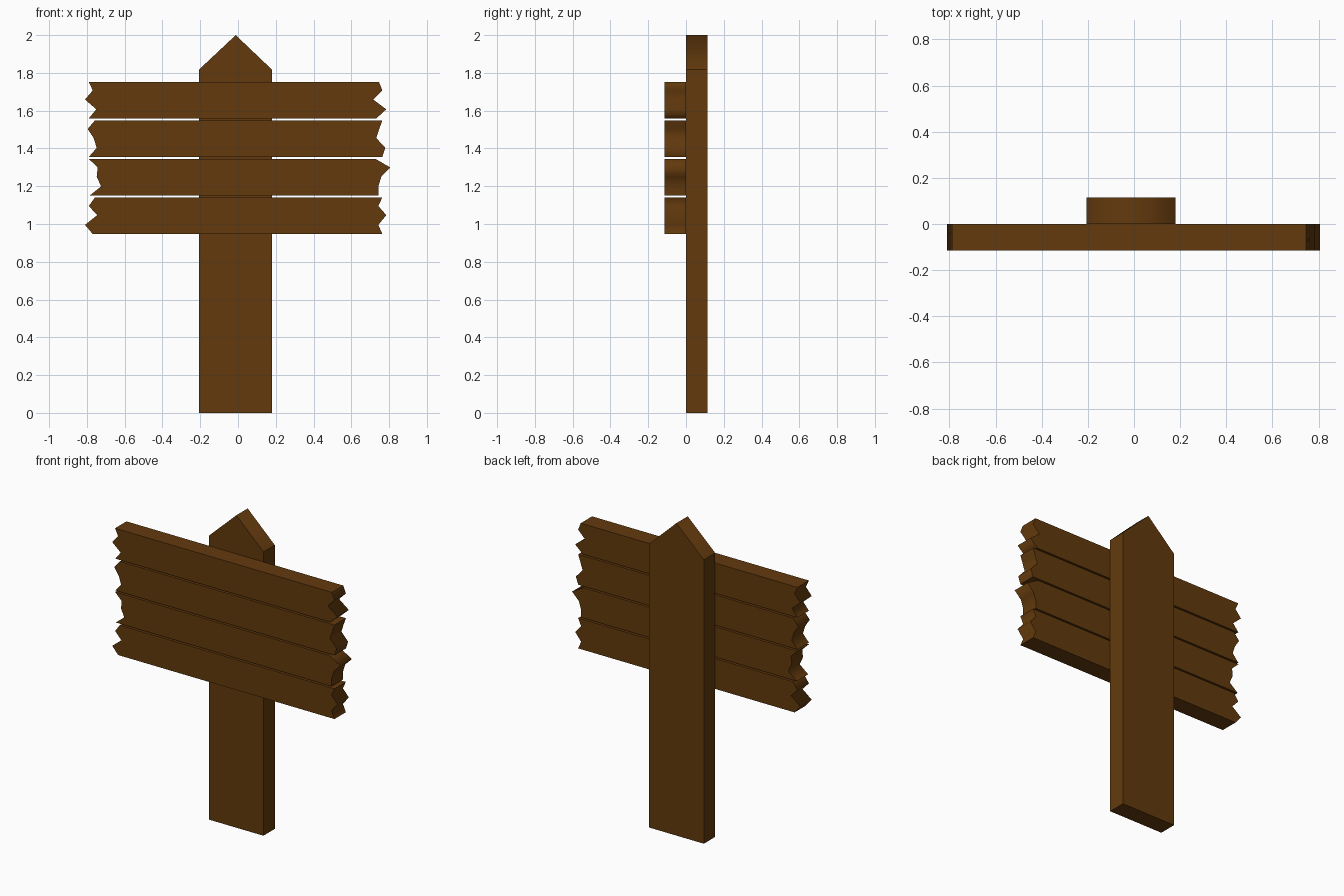
import bpy

if "Cube" in bpy.data.objects:
    bpy.data.objects.remove(bpy.data.objects["Cube"])

wood = bpy.data.materials.new("brown_wood")
wood.diffuse_color = (0.125, 0.042, 0.004, 1)
wood.use_nodes = True
wood.node_tree.nodes["Principled BSDF"].inputs["Base Color"].default_value = wood.diffuse_color


def extruded(name, outline, y0, y1, soft):
    """Extrude an x-z outline along y; corners listed in soft are shaded smooth."""
    n = len(outline)
    verts = [(x, y, z) for y in (y0, y1) for x, z in outline]
    faces = [tuple(range(n)), tuple(reversed(range(n, 2 * n)))]
    faces += [(i, i + n, (i + 1) % n + n, (i + 1) % n) for i in range(n)]
    mesh = bpy.data.meshes.new(name)
    mesh.from_pydata(verts, [], faces)
    mesh.materials.append(wood)
    for p in mesh.polygons:
        p.use_smooth = True
    for e in mesh.edges:
        a, b = sorted(e.vertices)
        e.use_edge_sharp = not (b - a == n and a in soft)
    obj = bpy.data.objects.new(name, mesh)
    bpy.context.collection.objects.link(obj)
    return obj


# Post with pointed top
extruded("post", [(-0.207, 0), (0.18, 0), (0.18, 1.817), (-0.012, 2), (-0.207, 1.817)],
         0, 0.115, {3})

# Planks, top to bottom: ragged left and right end x values, each read downwards
planks = [
    ([-.79, -.769, -.81, -.75, -.79], [.746, .764, .716, .785, .732]),
    ([-.757, -.796, -.764, -.748, -.79], [.764, .748, .732, .78, .764]),
    ([-.79, -.743, -.748, -.725, -.785], [.727, .807, .759, .743, .743]),
    ([-.757, -.79, -.745, -.81, -.769], [.764, .743, .785, .743, .764]),
]
drops = [0, .046, .094, .146, .194]
for k, (left, right) in enumerate(planks):
    top = 1.753 - 0.204 * k
    outline = [(x, top - d) for x, d in zip(left, drops)]
    outline += [(x, top - d) for x, d in zip(right[::-1], drops[::-1])]
    extruded(f"plank_{k + 1}", outline, -0.115, 0, {1, 2, 3, 6, 7, 8})
